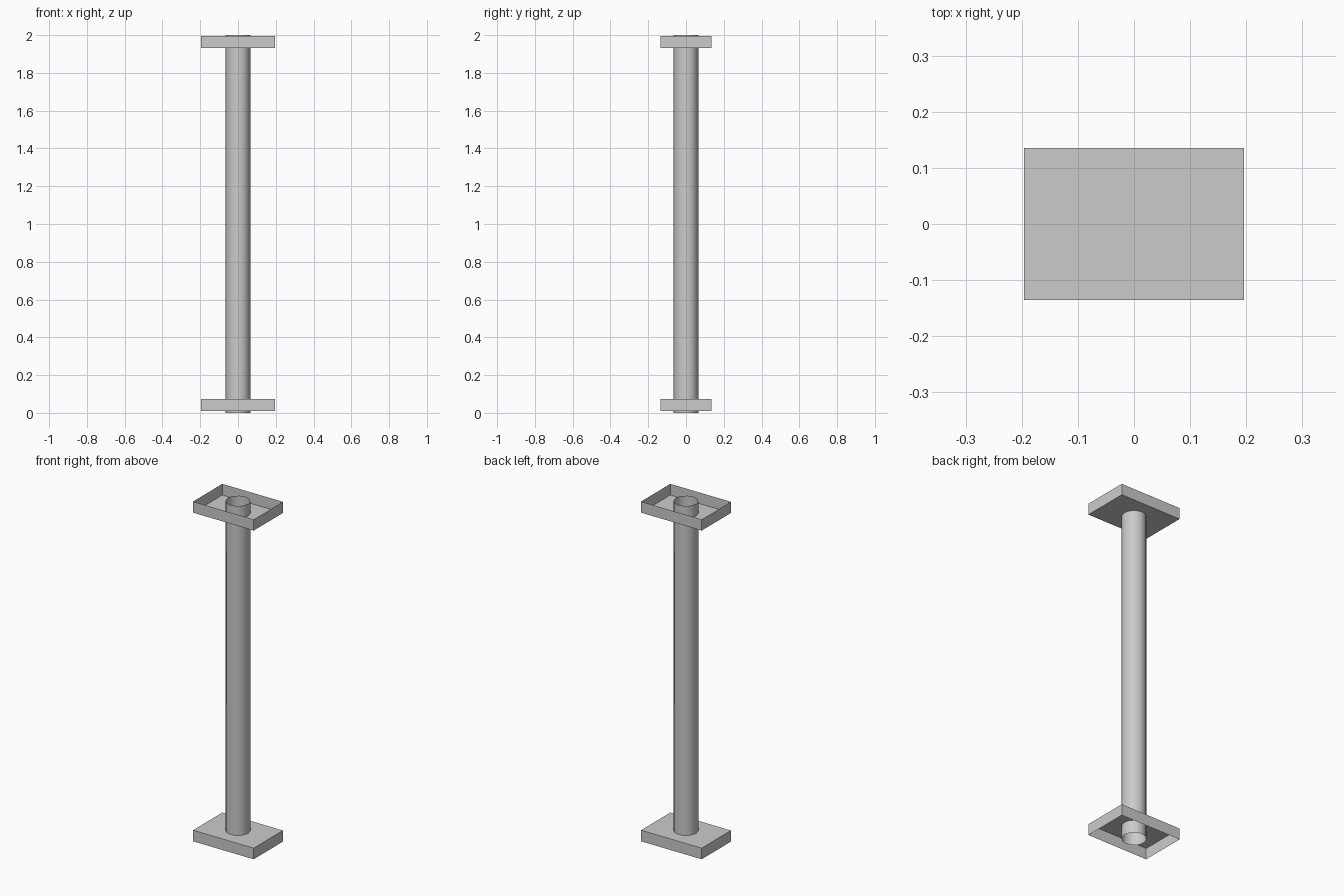
import bpy
import bmesh
from mathutils import Matrix

cube = bpy.data.objects.get("Cube")
if cube:
    bpy.data.objects.remove(cube, do_unlink=True)

grey = bpy.data.materials.new("light_grey")
grey.use_nodes = True
grey.diffuse_color = (0.6, 0.6, 0.6, 1)
grey.node_tree.nodes["Principled BSDF"].inputs["Base Color"].default_value = grey.diffuse_color


def add_object(name, bm):
    mesh = bpy.data.meshes.new(name)
    bm.to_mesh(mesh)
    bm.free()
    mesh.materials.append(grey)
    obj = bpy.data.objects.new(name, mesh)
    bpy.context.collection.objects.link(obj)
    return obj


def add_tray(name, z, open_side):
    """Thin box with one face removed, open upward (1) or downward (-1)."""
    bm = bmesh.new()
    size = Matrix.Diagonal((0.392, 0.27, 0.065, 1))
    bmesh.ops.create_cube(bm, size=1, matrix=Matrix.Translation((0, 0, z)) @ size)
    bm.normal_update()
    lid = [f for f in bm.faces if f.normal.z * open_side > 0.5]
    bmesh.ops.delete(bm, geom=lid, context="FACES_ONLY")
    return add_object(name, bm)


# End trays, each open away from the post
add_tray("top_tray", 1.963, 1)
add_tray("bottom_tray", 0.042, -1)

# Hollow post running through both trays
bm = bmesh.new()
bmesh.ops.create_cone(bm, cap_ends=False, segments=12, radius1=0.066, radius2=0.066,
                      depth=2, matrix=Matrix.Translation((0, 0, 1)))
for face in bm.faces:
    face.smooth = True
add_object("post", bm)
